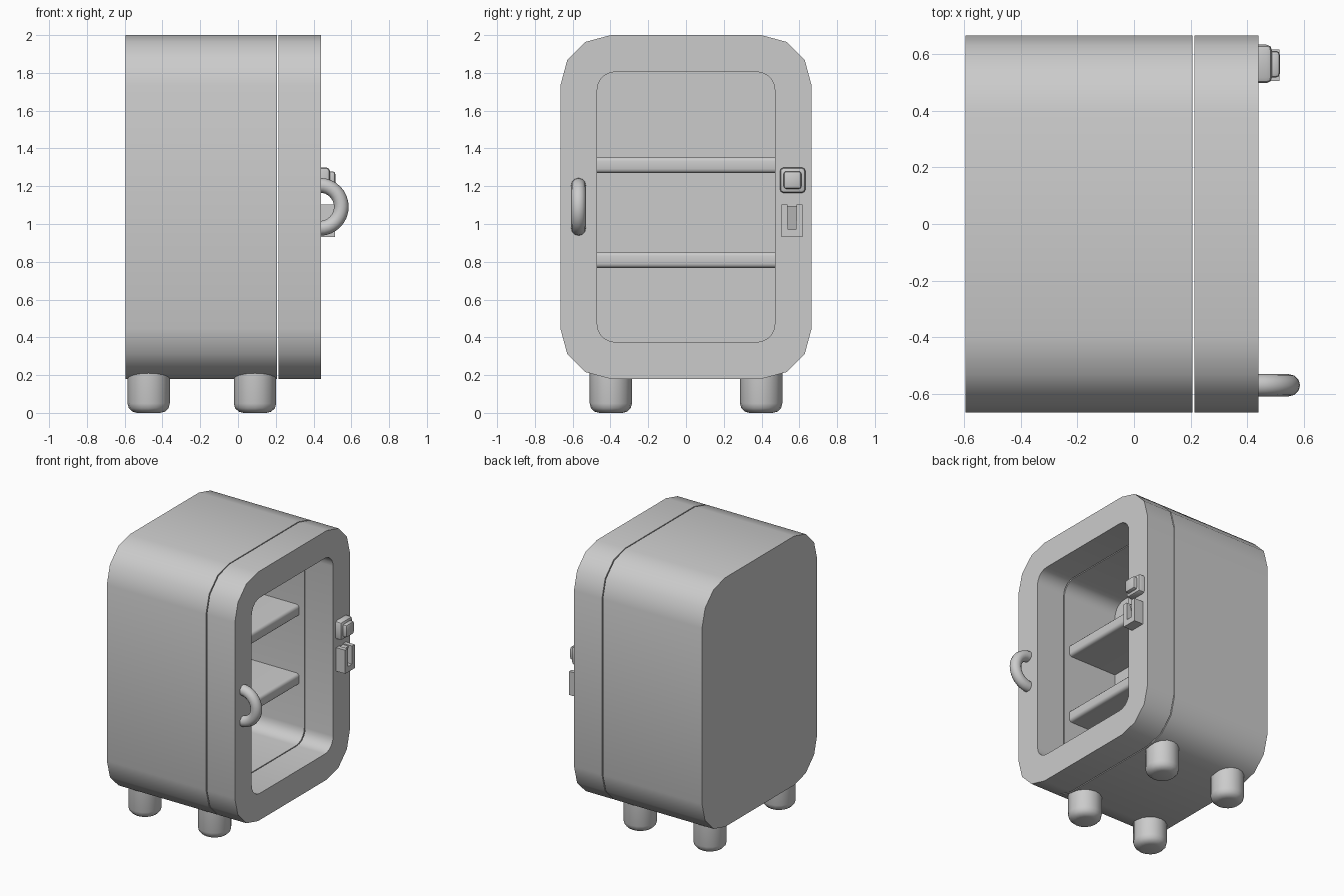
import bpy, bmesh
from math import pi, sin, cos, radians

if "Cube" in bpy.data.objects:
    bpy.data.objects.remove(bpy.data.objects["Cube"])


def finish(name, bm, angle=35):
    bmesh.ops.recalc_face_normals(bm, faces=bm.faces)
    me = bpy.data.meshes.new(name)
    bm.to_mesh(me)
    bm.free()
    ob = bpy.data.objects.new(name, me)
    bpy.context.collection.objects.link(ob)
    bpy.ops.object.select_all(action='DESELECT')
    ob.select_set(True)
    bpy.context.view_layer.objects.active = ob
    bpy.ops.object.shade_smooth_by_angle(angle=radians(angle))
    return ob


def rounded_rect(hw, z0, z1, r, seg):
    pts = []
    corners = [(hw - r, z1 - r), (r - hw, z1 - r), (r - hw, z0 + r), (hw - r, z0 + r)]
    for k, (cy, cz) in enumerate(corners):
        for i in range(seg + 1):
            a = (k + i / seg) * pi / 2
            pts.append((cy + r * cos(a), cz + r * sin(a)))
    return pts


OUTER = rounded_rect(0.665, 0.18, 2.0, 0.267, 3)
INNER = rounded_rect(0.47, 0.375, 1.805, 0.095, 5)


def shell(name, x0, x1, cavity_x=None):
    """Rounded frame along x; closed at the back when cavity_x is given."""
    bm = bmesh.new()

    def loop(pts, x):
        return [bm.verts.new((x, y, z)) for y, z in pts]

    def walls(a, b):
        n = len(a)
        for i in range(n):
            j = (i + 1) % n
            bm.faces.new((a[i], a[j], b[j], b[i]))

    def ring(a, b):
        edges = [bm.edges.get((l[i], l[i - 1])) for l in (a, b) for i in range(len(l))]
        bmesh.ops.triangle_fill(bm, edges=edges, use_beauty=True, normal=(1, 0, 0))

    ob, of = loop(OUTER, x0), loop(OUTER, x1)
    ib, fi = loop(INNER, x0 if cavity_x is None else cavity_x), loop(INNER, x1)
    walls(ob, of)
    walls(ib, fi)
    ring(of, fi)
    if cavity_x is None:
        ring(ob, ib)
    else:
        bm.faces.new(ob)
        bm.faces.new(ib)
    return finish(name, bm)


def box(name, lo, hi, bevel=0.0, seg=2, pick=lambda e: True):
    bm = bmesh.new()
    bmesh.ops.create_cube(bm, size=1)
    for v in bm.verts:
        v.co = [lo[i] + (v.co[i] + 0.5) * (hi[i] - lo[i]) for i in range(3)]
    if bevel:
        bmesh.ops.bevel(bm, geom=[e for e in bm.edges if pick(e)], offset=bevel,
                        segments=seg, profile=0.5, affect='EDGES')
    return finish(name, bm)


# Cabinet and open door frame, separated by a thin gap
shell("cabinet", -0.595, 0.207, cavity_x=-0.23)
shell("door_frame", 0.214, 0.44)

# Shelves with rounded front edges
for name, z in (("lower_shelf", 0.768), ("upper_shelf", 1.27)):
    box(name, (-0.25, -0.48, z), (0.165, 0.48, z + 0.085), 0.022, 3,
        lambda e: all(v.co.x > 0.1 for v in e.verts)
        and abs(e.verts[0].co.y - e.verts[1].co.y) > 0.1)

# Four feet with rounded bottoms
for xn, x in (("front", 0.09), ("back", -0.473)):
    for yn, y in (("left", -0.398), ("right", 0.398)):
        bm = bmesh.new()
        bmesh.ops.create_cone(bm, cap_ends=True, segments=16, radius1=0.112,
                              radius2=0.112, depth=0.24)
        bmesh.ops.translate(bm, verts=bm.verts, vec=(x, y, 0.12))
        low = [e for e in bm.edges if all(v.co.z < 0.01 for v in e.verts)]
        bmesh.ops.bevel(bm, geom=low, offset=0.05, segments=3, profile=0.5, affect='EDGES')
        finish(f"{xn}_{yn}_foot", bm)

# Half-ring door handle
bm = bmesh.new()
rings = []
N, M = 16, 12
for i in range(N + 1):
    a = -pi / 2 + pi * i / N
    ring = []
    for j in range(M):
        b = 2 * pi * j / M
        r = 0.114 + 0.039 * cos(b)
        ring.append(bm.verts.new((0.433 + r * cos(a), -0.569 + 0.039 * sin(b), 1.091 + r * sin(a))))
    rings.append(ring)
for p, q in zip(rings, rings[1:]):
    for j in range(M):
        k = (j + 1) % M
        bm.faces.new((p[j], p[k], q[k], q[j]))
bm.faces.new(rings[0])
bm.faces.new(rings[-1])
finish("door_handle", bm)

# Push button on a rounded base
front = lambda e: any(v.co.x > 0.46 for v in e.verts)
box("button_base", (0.43, 0.497, 1.164), (0.487, 0.633, 1.299), 0.02, 2, front)
box("button", (0.47, 0.517, 1.186), (0.515, 0.611, 1.279), 0.014, 2)

# Latch block with a slot open at the top
bm = bmesh.new()
prof = [(0.505, 0.931), (0.616, 0.931), (0.616, 1.103), (0.585, 1.103),
        (0.583, 0.972), (0.539, 0.972), (0.537, 1.103), (0.505, 1.103)]
face = bm.faces.new([bm.verts.new((0.43, y, z)) for y, z in prof])
ext = bmesh.ops.extrude_face_region(bm, geom=[face], use_keep_orig=True)
for v in ext["geom"]:
    if isinstance(v, bmesh.types.BMVert):
        v.co.x = 0.513
finish("latch", bm)

# Tapered tongue inside the slot
bm = bmesh.new()
prof = [(0.43, 0.96), (0.45, 0.96), (0.485, 1.095), (0.43, 1.095)]
face = bm.faces.new([bm.verts.new((x, 0.534, z)) for x, z in prof])
ext = bmesh.ops.extrude_face_region(bm, geom=[face], use_keep_orig=True)
for v in ext["geom"]:
    if isinstance(v, bmesh.types.BMVert):
        v.co.y = 0.588
finish("latch_tongue", bm)
